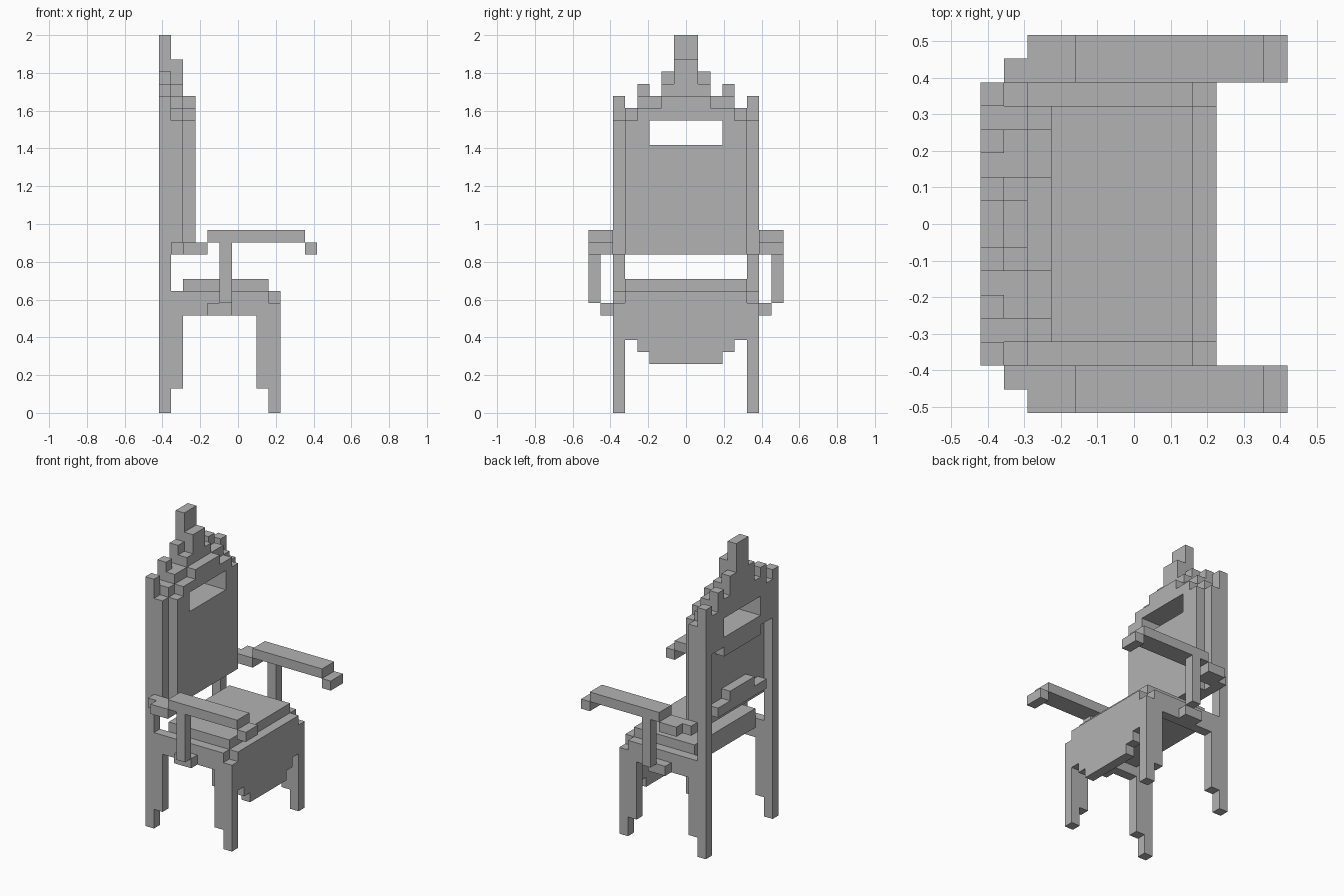
import bpy
import bmesh

cube = bpy.data.objects.get("Cube")
if cube:
    bpy.data.objects.remove(cube, do_unlink=True)

U = 2 / 31                  # one block
NX, NY = 13, 16             # blocks along x and y

grey = bpy.data.materials.new("plain_grey")
grey.use_nodes = True
colour = (0.45, 0.45, 0.45, 1)
grey.diffuse_color = colour
grey.node_tree.nodes["Principled BSDF"].inputs["Base Color"].default_value = colour


def part(name, boxes, flip=False):
    """Make one object from block ranges ((x0, x1), (y0, y1), (z0, z1))."""
    bm = bmesh.new()
    for xs, ys, zs in boxes:
        if flip:
            ys = (NY - ys[1], NY - ys[0])
        corners = bmesh.ops.create_cube(bm, size=1)["verts"]
        for v in corners:
            v.co = ((xs[v.co.x > 0] - NX / 2) * U,
                    (ys[v.co.y > 0] - NY / 2) * U,
                    zs[v.co.z > 0] * U)
    mesh = bpy.data.meshes.new(name)
    bm.to_mesh(mesh)
    bm.free()
    mesh.materials.append(grey)
    obj = bpy.data.objects.new(name, mesh)
    bpy.context.collection.objects.link(obj)
    return obj


def pair(name, boxes):
    part("right_" + name, boxes)
    part("left_" + name, boxes, flip=True)


def back_layer(name, x, bottoms, tops):
    """Upright layer with a stepped crest and a window; lists run from edge to middle."""
    boxes = []
    for step, (low, high) in enumerate(zip(bottoms, tops)):
        j = 3 + step
        spans = [(low, 22), (24, high)] if j >= 5 else [(low, high)]
        for y in (j, NY - 1 - j):
            boxes += [((x, x + 1), (y, y + 1), s) for s in spans]
    part(name, boxes)


# Legs, posts and side rails
pair("back_leg", [((0, 1), (2, 3), (0, 26)),
                  ((1, 2), (2, 3), (2, 8)),
                  ((1, 2), (2, 3), (13, 24))])
pair("front_leg", [((9, 10), (2, 3), (0, 9)),
                   ((8, 9), (2, 3), (2, 8))])
pair("side_rail", [((1, 9), (2, 3), (8, 10))])

# Seat and stepped front apron
part("seat", [((2, 9), (3, 13), (9, 11))])
part("front_apron", [((9, 10), (3, 13), (6, 10)),
                     ((9, 10), (4, 12), (5, 6)),
                     ((9, 10), (5, 11), (4, 5))])

# Backrest in three layers, rear to front
back_layer("rear_crest", 0, [21, 21, 20, 20, 20], [25, 27, 26, 28, 31])
back_layer("back_panel", 1, [13] * 5, [25, 26, 26, 27, 29])
back_layer("back_cushion", 2, [13] * 5, [24, 25, 25, 26, 26])
part("rear_rail", [((0, 1), (4, 12), (14, 15)),
                   ((0, 1), (6, 10), (15, 16))])

# Armrests with their supports
pair("armrest", [((4, 12), (0, 2), (14, 15)),
                 ((12, 13), (0, 2), (13, 14)),
                 ((2, 4), (0, 2), (13, 14)),
                 ((1, 2), (1, 2), (13, 14))])
pair("arm_support", [((5, 6), (0, 1), (9, 14)),
                     ((4, 6), (1, 2), (8, 9))])
